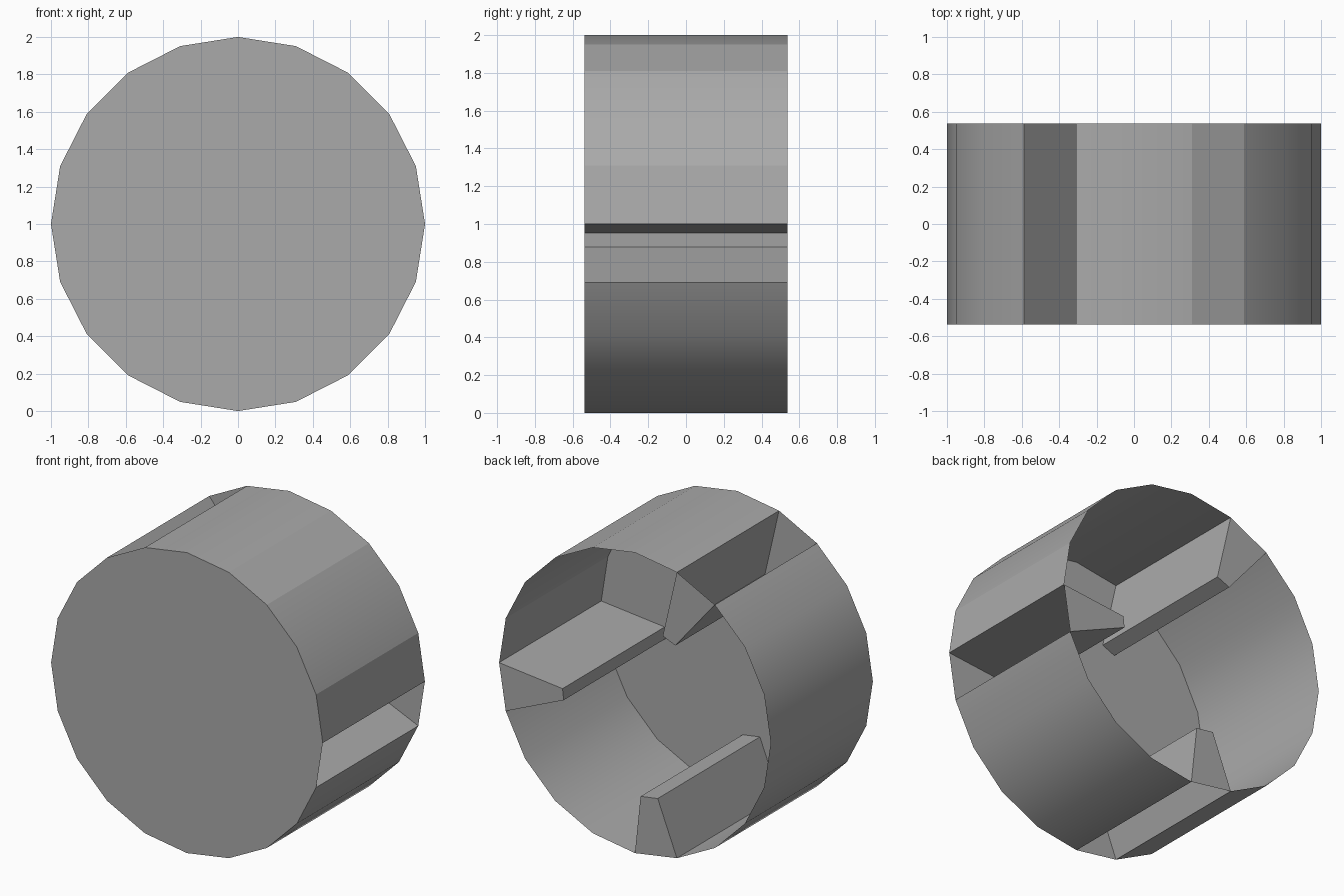
import bpy
import bmesh
import math

SIDES = 20
HALF_DEPTH = 0.537
STEP = math.tau / SIDES

cube = bpy.data.objects.get("Cube")
if cube:
    bpy.data.objects.remove(cube, do_unlink=True)

grey = bpy.data.materials.new("plain_grey")
grey.use_nodes = True
grey.diffuse_color = (0.4, 0.4, 0.4, 1)
grey.node_tree.nodes["Principled BSDF"].inputs["Base Color"].default_value = (0.4, 0.4, 0.4, 1)


def rim(i):
    """Corner i of the outer polygon, as (x, height from the axis)."""
    return math.cos(i * STEP), math.sin(i * STEP)


def finish(name, bm, smooth=False):
    mesh = bpy.data.meshes.new(name)
    bm.to_mesh(mesh)
    bm.free()
    mesh.materials.append(grey)
    for face in mesh.polygons:
        face.use_smooth = smooth
    obj = bpy.data.objects.new(name, mesh)
    bpy.context.scene.collection.objects.link(obj)
    return obj


def point(bm, p, y):
    return bm.verts.new((p[0], y, p[1] + 1))


# Ribs: first rim corner of the open panel, then the two corners of the inner tip
ribs = {
    "rib_left": (19, (0.525, -0.123), (0.533, -0.048)),
    "rib_top": (6, (-0.205, 0.5), (-0.297, 0.461)),
    "rib_bottom": (14, (-0.168, -0.592), (-0.042, -0.611)),
}
open_panels = [r[0] for r in ribs.values()]

# Outer wall: thin panels around the drum, leaving out the three grooves
bm = bmesh.new()
front = [point(bm, rim(i), -HALF_DEPTH) for i in range(SIDES)]
back = [point(bm, rim(i), HALF_DEPTH) for i in range(SIDES)]
for i in range(SIDES):
    if i not in open_panels:
        j = (i + 1) % SIDES
        bm.faces.new((front[i], front[j], back[j], back[i]))
# A few crisp edges on the upper shoulder
for i in (1, 3, 4):
    bm.edges.get((front[i], back[i])).smooth = False
finish("outer_wall", bm, smooth=True)

# Closed front
bm = bmesh.new()
bm.faces.new([point(bm, rim(i), -HALF_DEPTH) for i in range(SIDES)])
finish("front_disc", bm)

# Hollow wedge ribs, open to the outside and capped at the back
for name, (start, tip_a, tip_b) in ribs.items():
    bm = bmesh.new()
    outline = [rim(start), tip_a, tip_b, rim(start + 1)]
    near = [point(bm, p, -HALF_DEPTH) for p in outline]
    far = [point(bm, p, HALF_DEPTH) for p in outline]
    for k in range(3):
        bm.faces.new((near[k], near[k + 1], far[k + 1], far[k]))
    bm.faces.new(far)
    finish(name, bm)
